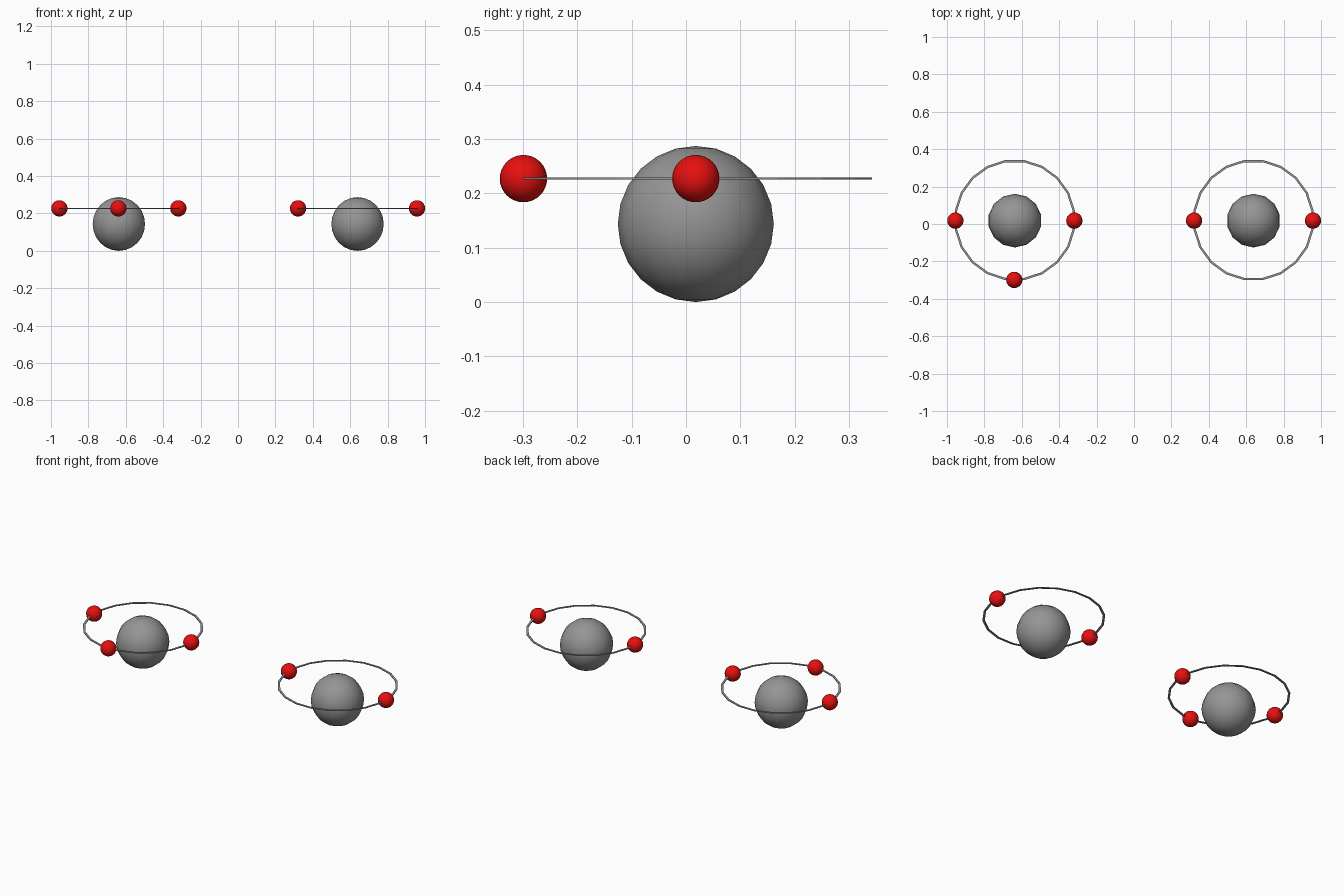
import bpy, bmesh, math
from mathutils import Matrix

cube = bpy.data.objects.get("Cube")
if cube:
    bpy.data.objects.remove(cube, do_unlink=True)


def material(name, rgb):
    mat = bpy.data.materials.new(name)
    mat.use_nodes = True
    mat.diffuse_color = (*rgb, 1)
    bsdf = mat.node_tree.nodes["Principled BSDF"]
    bsdf.inputs["Base Color"].default_value = (*rgb, 1)
    bsdf.inputs["Roughness"].default_value = 0.6
    return mat


GREY = material("nucleus grey", (0.3, 0.3, 0.3))
RED = material("electron red", (0.8, 0.005, 0.005))
ORBIT = material("orbit grey", (0.3, 0.3, 0.3))


def finish(name, bm, mat, location, smooth):
    mesh = bpy.data.meshes.new(name)
    bmesh.ops.recalc_face_normals(bm, faces=bm.faces)
    for face in bm.faces:
        face.smooth = smooth
    bm.to_mesh(mesh)
    bm.free()
    mesh.materials.append(mat)
    obj = bpy.data.objects.new(name, mesh)
    obj.location = location
    bpy.context.collection.objects.link(obj)


def ball(name, radius, segments, rings, mat, location):
    bm = bmesh.new()
    bmesh.ops.create_uvsphere(bm, u_segments=segments, v_segments=rings, radius=radius)
    finish(name, bm, mat, location, True)


def flat_ring(name, outer, width, height, sides, mat, location):
    # rectangular cross-section swept round the z axis
    bm = bmesh.new()
    inner, h = outer - width, height / 2
    corners = [bm.verts.new((r, 0, z)) for r, z in
               ((outer, -h), (outer, h), (inner, h), (inner, -h))]
    edges = [bm.edges.new((corners[i], corners[(i + 1) % 4])) for i in range(4)]
    bmesh.ops.spin(bm, geom=corners + edges, cent=(0, 0, 0), axis=(0, 0, 1),
                   angle=math.tau, steps=sides, use_merge=True)
    bmesh.ops.remove_doubles(bm, verts=bm.verts, dist=0.0001)
    bmesh.ops.rotate(bm, verts=bm.verts, cent=(0, 0, 0),
                     matrix=Matrix.Rotation(math.pi / sides, 3, "Z"))
    finish(name, bm, mat, location, False)


# Two atoms: the right one has an extra electron at the front
ORBIT_Z, Y = 0.227, 0.018
for side, x, electrons in (("right", -0.637, ("outer", "inner", "front")),
                           ("left", 0.639, ("outer", "inner"))):
    ball(side + "_nucleus", 0.1435, 14, 12, GREY, (x, Y, 0.1435))
    flat_ring(side + "_orbit", 0.325, 0.012, 0.004, 20, ORBIT, (x, Y + 0.003, ORBIT_Z))
    outward = math.copysign(0.318, x)
    offsets = {"outer": (outward, 0), "inner": (-outward, 0), "front": (-0.003, -0.317)}
    for where in electrons:
        dx, dy = offsets[where]
        ball(f"{side}_{where}_electron", 0.0435, 24, 16, RED, (x + dx, Y + dy, ORBIT_Z))
